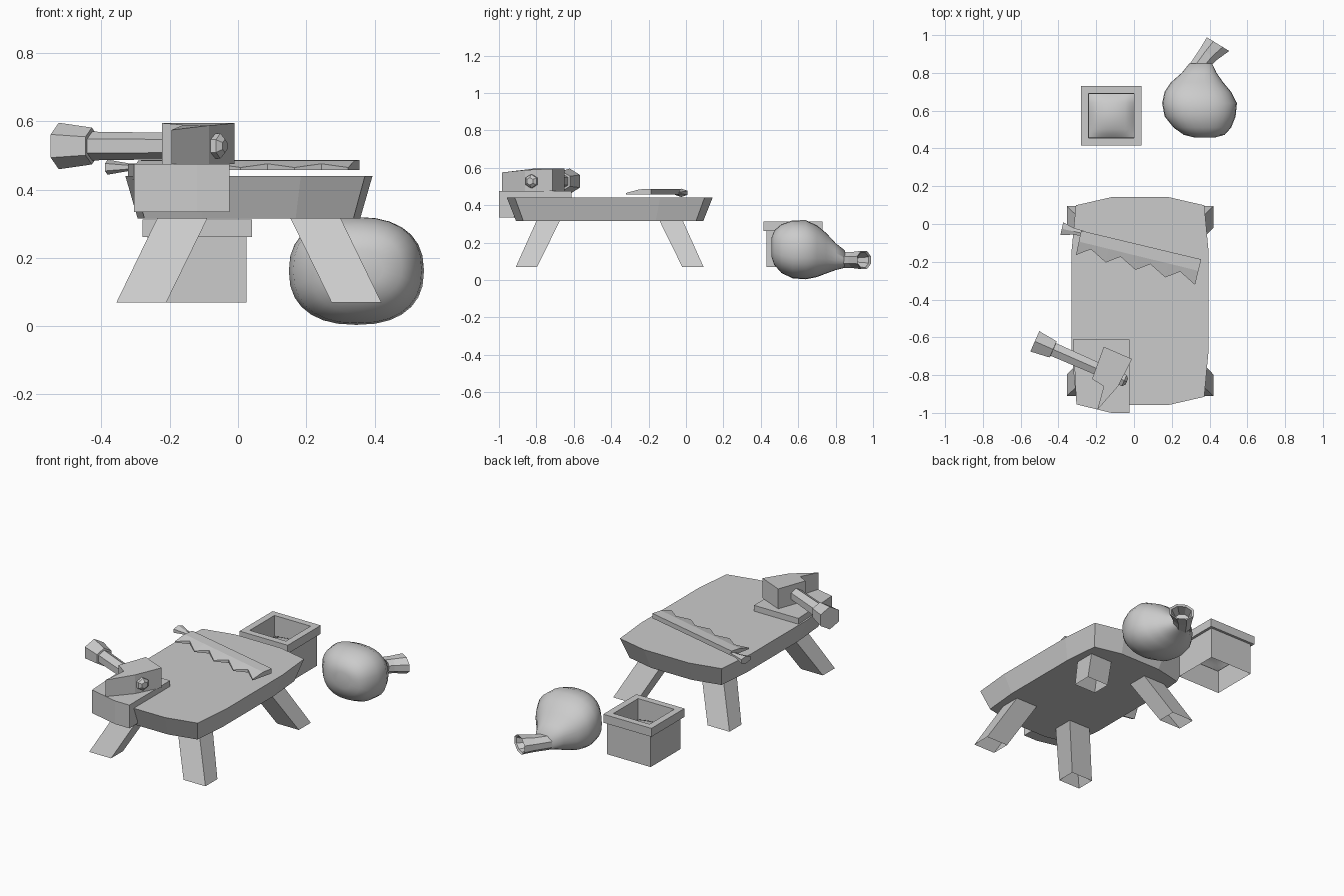
import bpy, math
from mathutils import Vector

if "Cube" in bpy.data.objects:
    bpy.data.objects.remove(bpy.data.objects["Cube"])


def make(name, verts, faces, smooth=None):
    me = bpy.data.meshes.new(name)
    me.from_pydata([tuple(v) for v in verts], [], faces)
    me.update()
    ob = bpy.data.objects.new(name, me)
    bpy.context.collection.objects.link(ob)
    if smooth:
        bpy.ops.object.select_all(action='DESELECT')
        ob.select_set(True)
        bpy.context.view_layer.objects.active = ob
        bpy.ops.object.shade_smooth_by_angle(angle=math.radians(smooth))
    return ob


def loft(name, rings, start=True, end=True, smooth=None):
    """Skin equal-sized rings, capping the ends if asked."""
    n = len(rings[0])
    verts = [v for r in rings for v in r]
    faces = [(i * n + j, i * n + (j + 1) % n, (i + 1) * n + (j + 1) % n, (i + 1) * n + j)
             for i in range(len(rings) - 1) for j in range(n)]
    if start:
        faces.append(tuple(reversed(range(n))))
    if end:
        faces.append(tuple(range((len(rings) - 1) * n, len(rings) * n)))
    return make(name, verts, faces, smooth)


def prism(name, outline, z0, z1):
    return loft(name, [[(x, y, z) for x, y in outline] for z in (z0, z1)])


def rect(x0, x1, y0, y1, z):
    return [(x0, y0, z), (x1, y0, z), (x1, y1, z), (x0, y1, z)]


def hex_rod(name, origin, direction, stations, flat=1.0):
    """Six-sided rod along a horizontal direction; stations are (distance, radius)."""
    o, d = Vector(origin), Vector(direction).normalized()
    side = Vector((d.y, -d.x, 0))
    rings = []
    for t, r in stations:
        rings.append([o + d * t + side * r * math.sin(k * math.pi / 3)
                      + Vector((0, 0, -r * flat * math.cos(k * math.pi / 3))) for k in range(6)])
    return loft(name, rings)


# Bench top: bevelled slab with curved outline
CX, CY = 0.032, -0.408
quarter = [(0.362, 0.27), (0.34, 0.507), (0.152, 0.55)]
half = quarter + [(-x, y) for x, y in reversed(quarter)]
outline = half + [(-x, -y) for x, y in half]
loft("bench_top", [[(CX + x * 0.90, CY + y * 0.91, 0.315) for x, y in outline],
                   [(CX + x, CY + y, 0.44) for x, y in outline]])

# Four splayed legs, open underneath
for sx, xn in ((-1, "left"), (1, "right")):
    for sy, yn in ((-1, "front"), (1, "back")):
        rings = []
        for xi, xo, yi, yo, z in ((0.242, 0.388, 0.388, 0.502, 0.07),
                                  (0.115, 0.262, 0.26, 0.385, 0.33)):
            xs = sorted((CX + sx * xi, CX + sx * xo))
            ys = sorted((CY + sy * yi, CY + sy * yo))
            rings.append(rect(*xs, *ys, z))
        loft(f"{yn}_{xn}_leg", rings, start=False)

# Metal plate folded over the front corner
prism("plate_top", [(-0.305, -0.955), (-0.12, -1.0), (-0.025, -1.0), (-0.025, -0.612), (-0.322, -0.612)],
      0.43, 0.475)
prism("plate_lip", [(-0.305, -0.955), (-0.12, -1.0), (-0.025, -1.0), (-0.025, -0.92), (-0.305, -0.88)],
      0.335, 0.474)

# Hammer head with a pointed claw side
head = [(-0.195, -0.985, 0.575), (-0.085, -0.86, 0.588), (-0.01, -0.715, 0.595),
        (-0.16, -0.65, 0.595), (-0.222, -0.82, 0.595), (-0.16, -0.86, 0.59)]
loft("hammer_head", [[(x, y, 0.475) for x, y, z in head], head])

# Hammer handle through the head with flared grip
hex_rod("hammer_handle", (-0.038, -0.835, 0.528), (-0.49, 0.215, 0),
        [(0, 0.02), (0.015, 0.037), (0.04, 0.037), (0.425, 0.042),
         (0.426, 0.054), (0.532, 0.068)])

# Saw blade: thick spine, thin toothed edge
p0, p1 = Vector((-0.307, -0.164)), Vector((0.323, -0.322))
s0, s1 = Vector((-0.28, -0.035)), Vector((0.356, -0.187))
top, bot = [], []
N = 8
for i in range(N + 1):
    e = p0.lerp(p1, i / N) + (Vector((0.0, 0.05)) if i % 2 else Vector((0, 0)))
    s = s0.lerp(s1, i / N)
    lift = 0.476 if i % 2 else 0.465
    m = s.lerp(p0.lerp(p1, i / N), 0.45)
    top.append([(s.x, s.y, 0.487), (m.x, m.y, 0.485), (e.x, e.y, lift),
                (e.x, e.y, 0.458), (s.x, s.y, 0.458)])
loft("saw_blade", top)

# Saw handle
hex_rod("saw_handle", (-0.27, -0.05, 0.466), (-1, 0.22, 0),
        [(0, 0.017), (0.05, 0.02), (0.115, 0.04)], 0.55)

# Crate: outer walls, rim and inner walls, open underneath
loft("crate", [rect(-0.265, 0.025, 0.43, 0.715, 0.07),
               rect(-0.265, 0.025, 0.43, 0.715, 0.262),
               rect(-0.28, 0.041, 0.415, 0.73, 0.262),
               rect(-0.28, 0.041, 0.415, 0.73, 0.313),
               rect(-0.24, 0.001, 0.455, 0.69, 0.313),
               rect(-0.238, 0.0, 0.457, 0.688, 0.19)], start=False, end=False)

# Smooth heap filling the crate
G = 10
verts, faces = [], []
for i in range(G + 1):
    for j in range(G + 1):
        u, v = i / G, j / G
        bump = (math.sin(math.pi * u) * math.sin(math.pi * v)) ** 0.6 if 0 < i < G and 0 < j < G else 0
        verts.append((-0.24 + 0.241 * u, 0.455 + 0.235 * v, 0.19 + 0.045 * bump))
for i in range(G):
    for j in range(G):
        a = i * (G + 1) + j
        faces.append((a, a + G + 1, a + G + 2, a + 1))
make("crate_contents", verts, faces, 60)

# Sack body lying on its side: rounded-square sections along y
sections = [(0.457, 0.375, 0.175, 0.05, 0.05), (0.472, 0.372, 0.173, 0.108, 0.092),
            (0.51, 0.362, 0.168, 0.152, 0.13), (0.57, 0.35, 0.164, 0.188, 0.155),
            (0.64, 0.347, 0.162, 0.198, 0.158), (0.70, 0.338, 0.154, 0.176, 0.138),
            (0.75, 0.334, 0.143, 0.138, 0.108), (0.80, 0.345, 0.125, 0.092, 0.072),
            (0.85, 0.353, 0.112, 0.06, 0.046)]
S = 28
rings = []
for y, cx, cz, rx, rz in sections:
    ring = []
    for k in range(S):
        a = 2 * math.pi * k / S
        c, s = math.cos(a), math.sin(a)
        ring.append((cx + rx * math.copysign(abs(c) ** 0.85, c), y,
                     cz - rz * math.copysign(abs(s) ** 0.85, s)))
    rings.append(ring)
loft("sack_body", rings, smooth=60)

# Sack neck: gathered hollow mouth
rings = []
for c, d, rw, rz in (((0.345, 0.835), (0.25, 1), 0.055, 0.046),
                     ((0.395, 0.9), (0.6, 0.8), 0.058, 0.046),
                     ((0.445, 0.952), (0.52, 0.85), 0.075, 0.053),
                     ((0.441, 0.947), (0.52, 0.85), 0.062, 0.042),
                     ((0.395, 0.895), (0.6, 0.8), 0.04, 0.03)):
    d = Vector(d).normalized()
    ring = []
    for k in range(8):
        a = 2 * math.pi * (k + 0.5) / 8
        w = rw * math.cos(a)
        ring.append((c[0] + d.y * w, c[1] - d.x * w, 0.107 - rz * math.sin(a)))
    rings.append(ring)
loft("sack_neck", rings, start=False)
